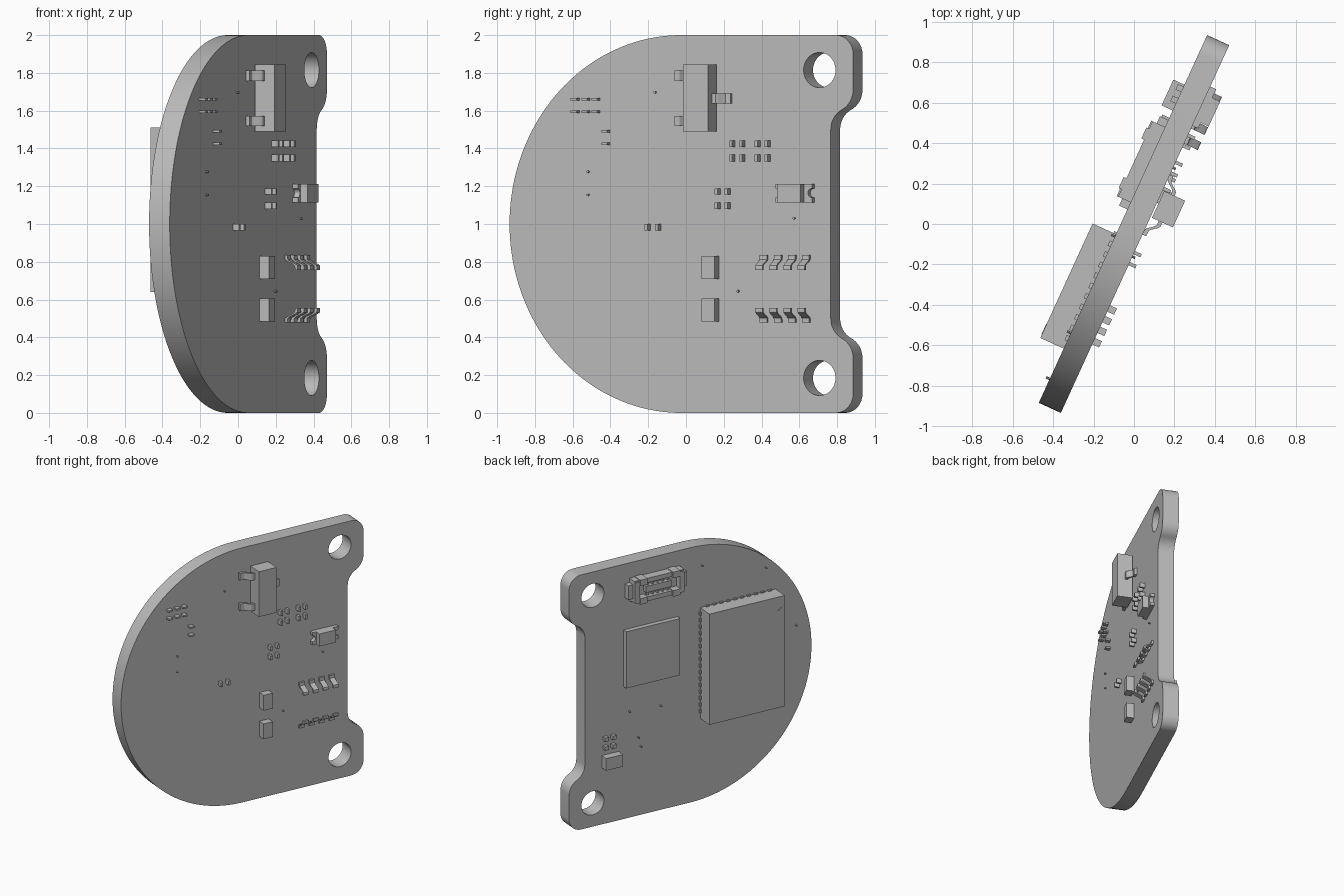
import bpy
import bmesh
from math import sin, cos, pi, radians
from mathutils import Matrix

old = bpy.data.objects.get("Cube")
if old:
    bpy.data.objects.remove(old, do_unlink=True)

grey = bpy.data.materials.new("plain grey")
grey.use_nodes = True
grey.diffuse_color = (0.5, 0.5, 0.5, 1)
grey.node_tree.nodes["Principled BSDF"].inputs["Base Color"].default_value = (0.5, 0.5, 0.5, 1)

# Board space: u along the board, n out of the component side, z up
TURN = Matrix.Rotation(radians(65.4), 4, "Z")
FACE = 0.06


def prism(name, pts, axis, lo, hi, smooth=False):
    """Extrude a flat outline along one board axis: n takes (u, z), z takes (u, n), u takes (n, z)."""
    def place(a, b, c):
        return {"n": (a, -c, b), "z": (a, -b, c), "u": (c, -a, b)}[axis]
    bm = bmesh.new()
    low = [bm.verts.new(place(a, b, lo)) for a, b in pts]
    high = [bm.verts.new(place(a, b, hi)) for a, b in pts]
    bm.faces.new(low)
    bm.faces.new(high)
    for i in range(len(pts)):
        j = (i + 1) % len(pts)
        bm.faces.new((low[i], low[j], high[j], high[i]))
    bmesh.ops.recalc_face_normals(bm, faces=bm.faces)
    bm.transform(TURN)
    mesh = bpy.data.meshes.new(name)
    bm.to_mesh(mesh)
    bm.free()
    mesh.materials.append(grey)
    obj = bpy.data.objects.new(name, mesh)
    bpy.context.collection.objects.link(obj)
    if smooth:
        shade(obj)
    return obj


def shade(obj):
    bpy.ops.object.select_all(action="DESELECT")
    obj.select_set(True)
    bpy.context.view_layer.objects.active = obj
    bpy.ops.object.shade_smooth_by_angle(angle=radians(30))


def box(name, u0, u1, z0, z1, n0, n1):
    return prism(name, [(u0, z0), (u1, z0), (u1, z1), (u0, z1)], "n", n0, n1)


def arc(cx, cy, r, a0, a1, steps):
    angles = [radians(a0 + (a1 - a0) * i / steps) for i in range(steps + 1)]
    return [(cx + r * cos(a), cy + r * sin(a)) for a in angles]


def disc(name, u, z, r, n0, n1, steps=32):
    return prism(name, arc(u, z, r, 0, 360, steps)[:-1], "n", n0, n1, True)


def bent_strip(foot, shoulder, n_low, n_high, thick):
    """S-shaped strip from a foot to a raised shoulder, as (position, n) points."""
    under = []
    for i in range(11):
        t = i / 10
        k = min(max((t - 0.25) / 0.5, 0), 1)
        under.append((foot + (shoulder - foot) * t, n_low + (n_high - n_low) * k * k * (3 - 2 * k)))
    return under + [(p, n + thick) for p, n in reversed(under)]


# Board: half round on one end, two tabs with a notch between on the other
upper = arc(0, 0, 1, 180, 90, 40) + arc(0.9, 0.9, 0.1, 90, 0, 10)
upper += arc(0.883, 0.71, 0.117, 0, -63.5, 8) + arc(0.987, 0.5, 0.117, 116.5, 180, 8)[1:]
lower = [(u, -z) for u, z in reversed(upper[1:])]
board = prism("circuit_board", [(u, z + 1) for u, z in upper + lower], "n", -FACE, FACE)
for z in (0.185, 1.815):
    cutter = disc("hole_cutter", 0.805, z, 0.093, -0.2, 0.2, 48)
    cutter.hide_render = True
    cut = board.modifiers.new("mounting hole", "BOOLEAN")
    cut.operation, cut.solver, cut.object = "DIFFERENCE", "EXACT", cutter
    bpy.context.view_layer.update()
    cut_mesh = bpy.data.meshes.new_from_object(board.evaluated_get(bpy.context.evaluated_depsgraph_get()))
    board.modifiers.clear()
    board.data = cut_mesh
    bpy.data.objects.remove(cutter, do_unlink=True)
shade(board)

# Three-legged regulator
box("regulator_body", 0.065, 0.21, 1.49, 1.845, 0.068, 0.182)
for z in (1.545, 1.785):
    prism("regulator_leg", bent_strip(-0.03, 0.07, FACE, 0.105, 0.02), "z", z - 0.027, z + 0.027, True)
prism("regulator_leg", bent_strip(0.295, 0.2, FACE, 0.105, 0.02), "z", 1.638, 1.692, True)

# Two rows of bent chip leads
for i in range(4):
    u = 0.485 + 0.082 * i
    for foot, shoulder in ((0.835, 0.757), (0.478, 0.556)):
        strip = [(n, z) for z, n in bent_strip(foot, shoulder, FACE, 0.118, 0.016)]
        prism("chip_lead", strip, "u", u - 0.021, u + 0.021, True)

# Small lamp with notched end terminals
box("lamp_body", 0.592, 0.728, 1.115, 1.213, FACE, 0.135)
for inner, outer, a0, a1 in ((0.592, 0.562, -90, 90), (0.728, 0.775, 270, 90)):
    notch = arc(outer, 1.164, 0.024, a0, a1, 8)
    prism("lamp_terminal", [(inner, 1.115), (outer, 1.115)] + notch + [(outer, 1.213), (inner, 1.213)],
          "n", FACE, 0.092)

# Two small blocks beside the leads
for z in (0.71, 0.485):
    box("small_chip", 0.143, 0.219, z, z + 0.12, FACE, 0.116)


def terminals(name, us, zs, wide, tall, side=1, height=0.037):
    for u in us:
        for z in zs:
            box(name, u - wide / 2, u + wide / 2, z - tall / 2, z + tall / 2, side * FACE, side * (FACE + height))


# Passive part terminals
terminals("capacitor_terminal", (0.305, 0.363, 0.453, 0.51), (1.425, 1.35), 0.017, 0.036)
terminals("resistor_terminal", (0.22, 0.278), (1.172, 1.097), 0.017, 0.034)
terminals("resistor_terminal", (-0.188, -0.128), (0.982,), 0.017, 0.034)
terminals("filter_terminal", (-0.61, -0.548, -0.49), (1.66, 1.595), 0.034, 0.013)
terminals("filter_terminal", (-0.432,), (1.49, 1.425), 0.034, 0.013)
terminals("back_terminal", (0.705, 0.642), (0.672, 0.602), 0.03, 0.03, -1, 0.03)

# Radio module with edge pads and a corner mark
box("radio_module", -0.705, -0.083, 0.64, 1.51, -0.187, -FACE)
for i in range(16):
    z = 0.69 + 0.051 * i
    box("module_pad", -0.083, -0.073, z, z + 0.028, -0.074, -FACE)
for i in range(10):
    u = -0.665 + 0.057 * i
    for z in (0.63, 1.51):
        box("module_pad", u, u + 0.028, z, z + 0.01, -0.074, -FACE)
mark = arc(-0.645, 1.44, 0.04, 150, 290, 14) + arc(-0.645, 1.44, 0.034, 290, 150, 14)
prism("module_corner_mark", mark, "n", -0.189, -0.186)

# Processor and a small block on the back
box("processor", 0.105, 0.55, 1.04, 1.485, -0.098, -FACE)
box("back_chip", 0.59, 0.73, 0.445, 0.54, -0.12, -FACE)

# Cable socket: floor, chamfered rim, raised tongue, clips and end tabs
U0, U1, Z0, Z1 = 0.09, 0.5, 1.7, 1.88
box("socket_floor", U0, U1, Z0, Z1, -0.085, -FACE)
for z in (Z0, Z1 - 0.035):
    prism("socket_side_wall", [(U0 + 0.02, z), (U1 - 0.02, z), (U1, z + 0.012), (U1, z + 0.035),
                               (U0, z + 0.035), (U0, z + 0.012)], "n", -0.128, -FACE)
    for u in (0.13, 0.4):
        box("socket_clip", u, u + 0.06, z - 0.006, z + 0.041, -0.143, -FACE)
for u in (U0, U1 - 0.04):
    box("socket_end_wall", u, u + 0.04, Z0 + 0.01, Z1 - 0.01, -0.135, -FACE)
box("socket_tongue", 0.19, 0.4, 1.765, 1.815, -0.122, -FACE)
for u in (0.052, U1):
    box("socket_end_tab", u, u + 0.038, 1.735, 1.845, -0.105, -FACE)
for i in range(5):
    for z in (1.735, 1.815):
        box("socket_contact", 0.2 + 0.042 * i, 0.218 + 0.042 * i, z, z + 0.03, -0.105, -FACE)

# Tiny test pins on both faces
for u, z in ((-0.15, 1.697), (-0.54, 1.277), (-0.54, 1.154), (0.66, 1.03), (0.333, 0.644)):
    disc("front_test_pin", u, z, 0.006, FACE, 0.075, 10)
for u, z in ((0.505, 0.836), (0.247, 0.82), (0.43, 0.614), (0.41, 0.54),
             (-0.87, 1.19), (-0.62, 1.7), (-0.095, 1.84)):
    disc("back_test_pin", u, z, 0.006, -0.08, -FACE, 10)
